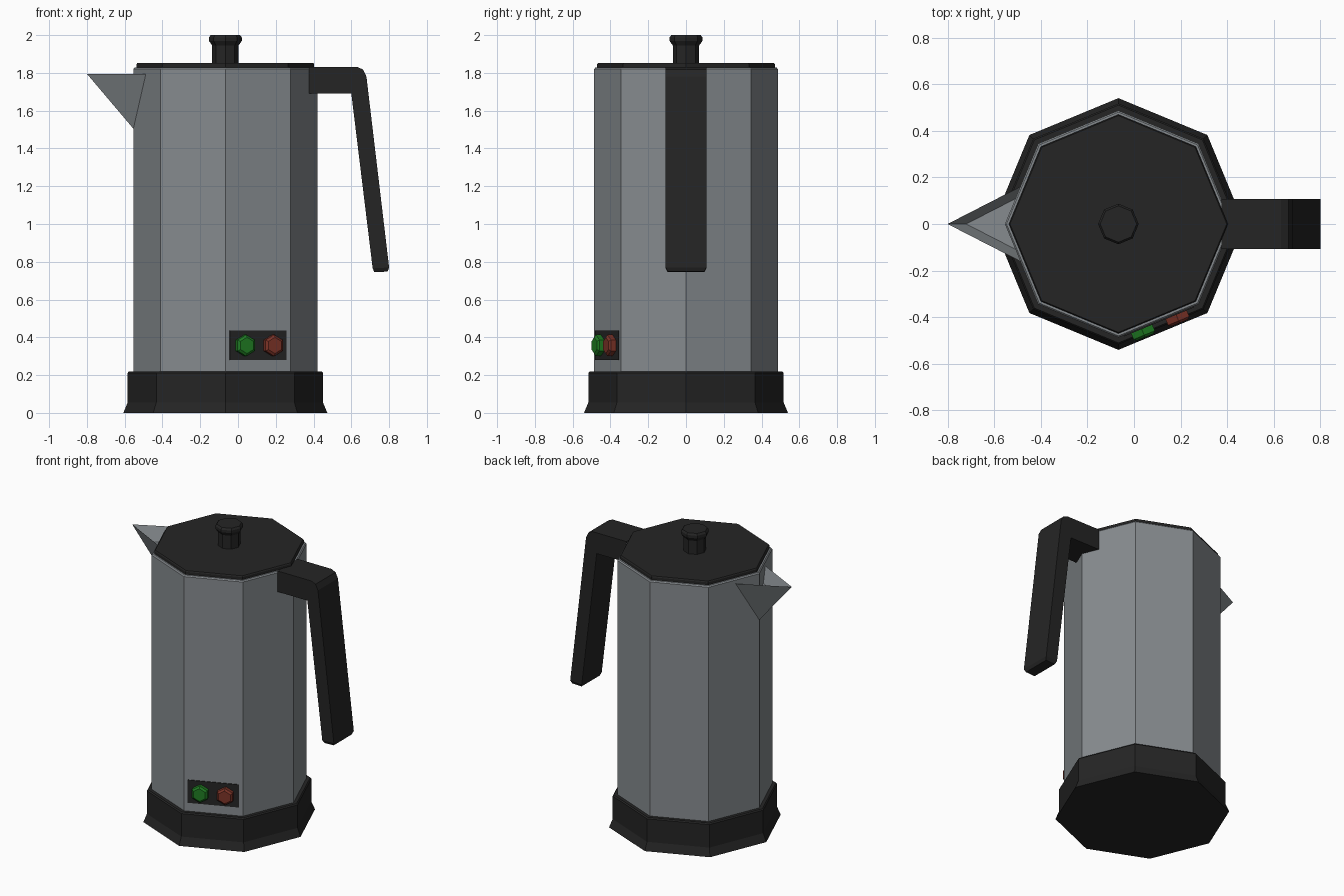
import bpy, bmesh, math
from mathutils import Vector

if "Cube" in bpy.data.objects:
    bpy.data.objects.remove(bpy.data.objects["Cube"])

CX = -0.067  # axis of the jug


def material(name, rgb):
    m = bpy.data.materials.new(name)
    m.diffuse_color = (*rgb, 1)
    m.use_nodes = True
    m.node_tree.nodes["Principled BSDF"].inputs["Base Color"].default_value = m.diffuse_color
    return m


STEEL = material("grey_steel", (0.24, 0.26, 0.275))
BLACK = material("black_plastic", (0.018, 0.018, 0.018))
GREEN = material("green_button", (0.014, 0.20, 0.016))
RED = material("red_button", (0.20, 0.033, 0.02))


def make(name, verts, faces, mat):
    bm = bmesh.new()
    vs = [bm.verts.new(v) for v in verts]
    for f in faces:
        bm.faces.new([vs[i] for i in f])
    bmesh.ops.remove_doubles(bm, verts=bm.verts, dist=0.0005)
    bmesh.ops.recalc_face_normals(bm, faces=bm.faces)
    me = bpy.data.meshes.new(name)
    bm.to_mesh(me)
    bm.free()
    me.materials.append(mat)
    ob = bpy.data.objects.new(name, me)
    bpy.context.collection.objects.link(ob)
    return ob


def loft(name, rings, mat):
    """Join equal rings of points into a closed solid."""
    n = len(rings[0])
    faces = [(r * n + i, r * n + (i + 1) % n, (r + 1) * n + (i + 1) % n, (r + 1) * n + i)
             for r in range(len(rings) - 1) for i in range(n)]
    faces += [tuple(range(n)), tuple(range((len(rings) - 1) * n, len(rings) * n))]
    return make(name, [p for ring in rings for p in ring], faces, mat)


def turned(name, profile, mat, sides=8):
    """Faceted upright solid from (radius, height) pairs."""
    angles = [math.tau * i / sides for i in range(sides)]
    return loft(name, [[(CX + r * math.cos(a), r * math.sin(a), z) for a in angles]
                       for r, z in profile], mat)


# Jug: base, body, lid and knob
turned("base", [(0.54, 0), (0.517, 0.055), (0.517, 0.212), (0.51, 0.22)], BLACK)
turned("body", [(0.487, 0.2), (0.487, 1.82), (0.48, 1.828)], STEEL)
turned("lid", [(0.47, 1.82), (0.47, 1.846), (0.465, 1.853)], BLACK)
turned("knob", [(0.07, 1.85), (0.07, 1.945), (0.087, 1.97), (0.087, 1.988), (0.078, 2.0)], BLACK)

# Handle: sections given as outer point, inner point and half width
sections = [((0.375, 1.832), (0.375, 1.69), 0.108),
            ((0.63, 1.832), (0.60, 1.69), 0.108),
            ((0.662, 1.818), (0.60, 1.69), 0.108),
            ((0.68, 1.78), (0.60, 1.69), 0.108),
            ((0.80, 0.77), (0.713, 0.765), 0.108),
            ((0.792, 0.748), (0.722, 0.745), 0.097)]
loft("handle", [[(o[0], -w, o[1]), (o[0], w, o[1]), (i[0], w, i[1]), (i[0], -w, i[1])]
                for o, i, w in sections], BLACK)

# Spout: open wedge with a sunken floor
tip, keel = Vector((-0.80, 0, 1.795)), Vector((-0.55, 0, 1.50))
left, right = Vector((-0.488, 0.16, 1.795)), Vector((-0.488, -0.16, 1.795))
make("spout", [tip, keel, left, right], [(0, 1, 2), (0, 3, 1)], STEEL)
make("spout_floor", [p.lerp(keel, 0.32) for p in (tip, right, left)], [(0, 1, 2)], STEEL)

# Control panel on the front right facet
ang = math.radians(-67.5)
normal = Vector((math.cos(ang), math.sin(ang), 0))
along = Vector((-normal.y, normal.x, 0))
centre = Vector((CX, 0, 0.357)) + normal * 0.487 * math.cos(math.pi / 8)


def on_panel(s, z, d):
    return centre + along * s + Vector((0, 0, z)) + normal * d


loft("control_panel", [[on_panel(s * 0.162, z * 0.078, d)
                        for s, z in ((-1, -1), (1, -1), (1, 1), (-1, 1))]
                       for d in (-0.004, 0.005)], BLACK)

# Hexagonal buttons
for name, s, mat in (("green_button", -0.08, GREEN), ("red_button", 0.08, RED)):
    loft(name, [[on_panel(s + r * math.sin(math.tau * i / 6), r * math.cos(math.tau * i / 6), d)
                 for i in range(6)] for r, d in ((0.057, 0), (0.057, 0.033), (0.043, 0.043))], mat)
